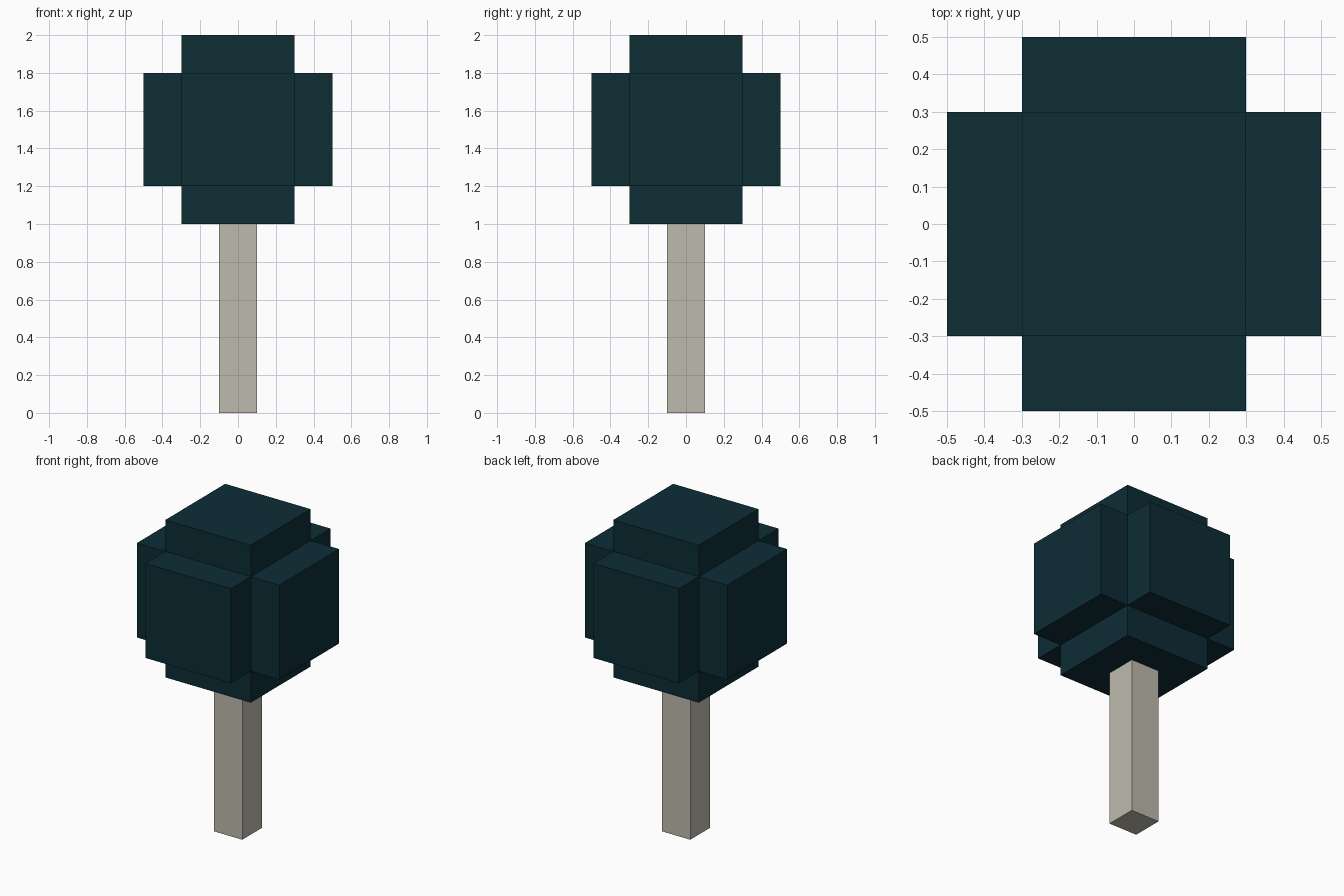
import bpy
import bmesh
from mathutils import Matrix, Vector

if "Cube" in bpy.data.objects:
    bpy.data.objects.remove(bpy.data.objects["Cube"], do_unlink=True)


def make_material(name, rgb):
    color = (*rgb, 1.0)
    mat = bpy.data.materials.new(name)
    mat.use_nodes = True
    mat.diffuse_color = color
    shader = next(n for n in mat.node_tree.nodes if n.type == "BSDF_PRINCIPLED")
    shader.inputs["Base Color"].default_value = color
    shader.inputs["Roughness"].default_value = 0.9
    return mat


def make_box(name, size, center, mat, bulge=0.0):
    """Box whose faces can each be pushed straight outward by bulge."""
    bm = bmesh.new()
    bmesh.ops.create_cube(bm, size=1.0)
    bmesh.ops.scale(bm, vec=Vector(size), verts=bm.verts)
    if bulge:
        bm.normal_update()
        caps = bmesh.ops.extrude_discrete_faces(bm, faces=bm.faces[:])["faces"]
        for cap in caps:
            cap.normal_update()
            bmesh.ops.translate(bm, vec=cap.normal * bulge, verts=cap.verts)
    bmesh.ops.recalc_face_normals(bm, faces=bm.faces)
    bm.transform(Matrix.Translation(center))
    mesh = bpy.data.meshes.new(name)
    bm.to_mesh(mesh)
    bm.free()
    mesh.materials.append(mat)
    obj = bpy.data.objects.new(name, mesh)
    bpy.context.collection.objects.link(obj)
    return obj


bark = make_material("pale_bark", (0.515, 0.49, 0.418))
leaves = make_material("dark_teal_leaves", (0.004, 0.026, 0.036))

# Square trunk
make_box("trunk", (0.2, 0.2, 1.0), (0, 0, 0.5), bark)

# Blocky crown: a cube with every face extruded outward
make_box("crown", (0.6, 0.6, 0.6), (0, 0, 1.5), leaves, bulge=0.2)
